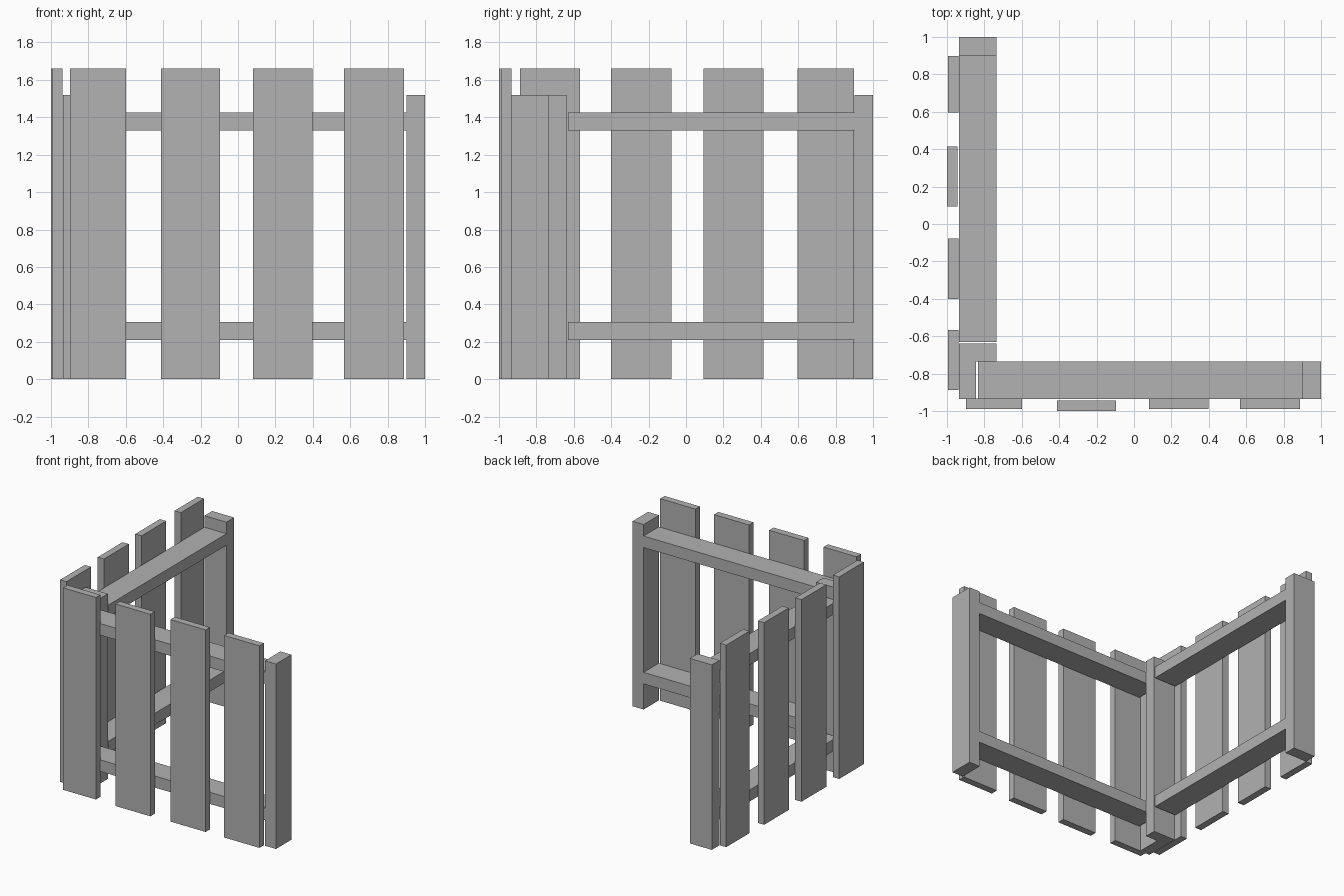
import bpy
import bmesh

cube = bpy.data.objects.get("Cube")
if cube:
    bpy.data.objects.remove(cube, do_unlink=True)

grey = bpy.data.materials.new("plain grey")
grey.use_nodes = True
colour = (0.445, 0.445, 0.445, 1)
grey.diffuse_color = colour
grey.node_tree.nodes["Principled BSDF"].inputs["Base Color"].default_value = colour


def prism(name, outline, z0, z1):
    """Extrude a counter-clockwise plan outline from z0 up to z1."""
    bm = bmesh.new()
    base = bm.faces.new([bm.verts.new((x, y, z0)) for x, y in outline])
    top = bmesh.ops.extrude_face_region(bm, geom=[base])["geom"]
    verts = [v for v in top if isinstance(v, bmesh.types.BMVert)]
    bmesh.ops.translate(bm, verts=verts, vec=(0, 0, z1 - z0))
    bmesh.ops.recalc_face_normals(bm, faces=bm.faces)
    mesh = bpy.data.meshes.new(name)
    bm.to_mesh(mesh)
    bm.free()
    mesh.materials.append(grey)
    bpy.context.collection.objects.link(bpy.data.objects.new(name, mesh))


def board(name, x0, x1, y0, y1, z0, z1):
    prism(name, [(x0, y0), (x1, y0), (x1, y1), (x0, y1)], z0, z1)


SLAT_TOP, POST_TOP = 1.66, 1.52
OUT, IN = -0.935, -0.735      # frame depth, shared by both panels

# Posts: an L-shaped corner post and one at each free end
prism("corner_post", [(OUT, OUT), (-0.845, OUT), (-0.845, IN), (IN, IN),
                      (IN, -0.64), (OUT, -0.64)], 0, POST_TOP)
board("front_end_post", 0.9, 1.0, OUT, IN, 0, POST_TOP)
board("side_end_post", OUT, IN, 0.9, 1.0, 0, POST_TOP)

# Horizontal rails
for level, z in (("lower", 0.21), ("upper", 1.33)):
    board(f"front_{level}_rail", -0.835, 0.9, OUT, IN, z, z + 0.095)
    board(f"side_{level}_rail", OUT, IN, -0.63, 0.9, z, z + 0.095)

# Vertical slats: (start, end, outer face)
front_slats = [(-0.897, -0.598, -0.99), (-0.413, -0.096, -1.0),
               (0.079, 0.399, -0.99), (0.567, 0.888, -0.99)]
side_slats = [(-0.887, -0.568, -0.995), (-0.4, -0.078, -0.995),
              (0.094, 0.414, -1.0), (0.597, 0.899, -0.995)]
for i, (a, b, face) in enumerate(front_slats, 1):
    board(f"front_slat_{i}", a, b, face, face + 0.057, 0, SLAT_TOP)
for i, (a, b, face) in enumerate(side_slats, 1):
    board(f"side_slat_{i}", face, face + 0.057, a, b, 0, SLAT_TOP)
